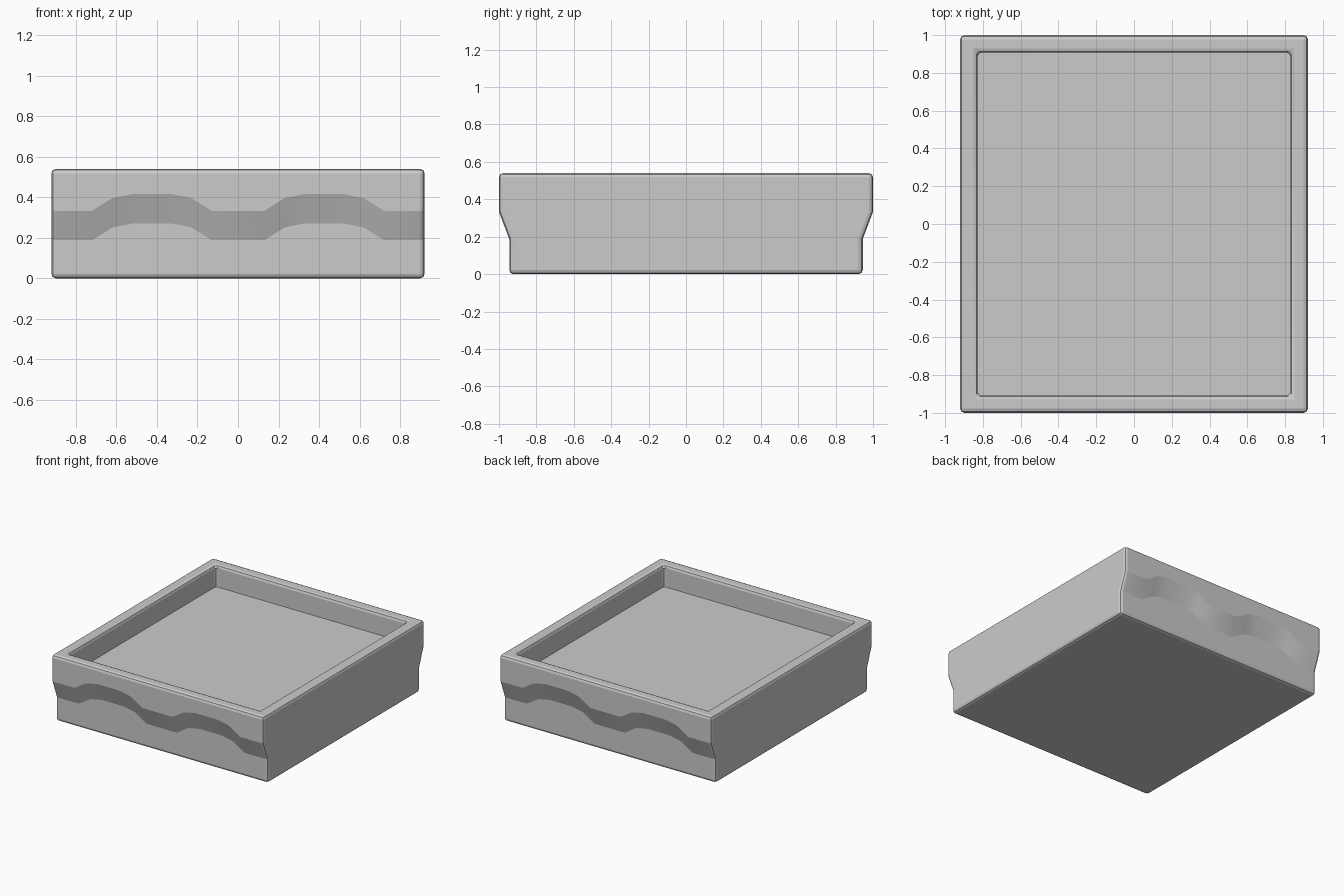
import bpy, bmesh, math
from mathutils import Vector

cube = bpy.data.objects.get("Cube")
if cube:
    bpy.data.objects.remove(cube, do_unlink=True)

HALF_X, HALF_Y, HEIGHT = 0.92, 1.0, 0.54
FOOT_Y, FLOOR_Z, RIM = 0.945, 0.37, 0.13
BAND = 0.145                      # height of the sloped wavy band

# One half of the wave: (x, rise of the band); mirrored to the other side
half_wave = [(0.13, 0), (0.23, 0.063), (0.33, 0.083), (0.52, 0.083),
             (0.62, 0.063), (0.72, 0), (HALF_X, 0)]
wave = [(-x, r) for x, r in reversed(half_wave)] + half_wave

mat = bpy.data.materials.new("plain grey")
mat.use_nodes = True
grey = (0.6, 0.6, 0.6, 1)
mat.diffuse_color = grey
mat.node_tree.nodes["Principled BSDF"].inputs["Base Color"].default_value = grey

# Tray body: a section swept across x, with a wavy step on front and back
bm = bmesh.new()
rings = []
for x, rise in wave:
    low = 0.188 + rise
    side = [(FOOT_Y, 0), (FOOT_Y, low), (HALF_Y, low + BAND), (HALF_Y, HEIGHT)]
    section = [(-y, z) for y, z in side] + side[::-1]
    rings.append([bm.verts.new((x, y, z)) for y, z in section])
for a, b in zip(rings, rings[1:]):
    for i in range(len(a)):
        j = (i + 1) % len(a)
        bm.faces.new((a[i], a[j], b[j], b[i]))
bm.faces.new(rings[0])
bm.faces.new(rings[-1])
bmesh.ops.recalc_face_normals(bm, faces=bm.faces[:])

# Merge coplanar faces so that each flat side is one face
bmesh.ops.dissolve_limit(bm, angle_limit=math.radians(1),
                         verts=bm.verts[:], edges=bm.edges[:])

# Recess inside the rim
top = max(bm.faces, key=lambda f: f.calc_center_median().z)
bmesh.ops.inset_individual(bm, faces=[top], thickness=RIM)
floor = bmesh.ops.extrude_discrete_faces(bm, faces=[top])["faces"][0]
bmesh.ops.translate(bm, verts=floor.verts[:], vec=Vector((0, 0, FLOOR_Z - HEIGHT)))
bm.normal_update()

# Round every hard edge except the one around the recess floor
hard = [e for e in bm.edges
        if e.calc_face_angle(0) > math.radians(45) and floor not in e.link_faces]
bmesh.ops.bevel(bm, geom=hard, offset=0.022, segments=2, profile=0.5,
                affect='EDGES', clamp_overlap=True)

mesh = bpy.data.meshes.new("tray_body")
bm.to_mesh(mesh)
bm.free()
mesh.materials.append(mat)
tray = bpy.data.objects.new("tray_body", mesh)
bpy.context.collection.objects.link(tray)

# Smooth the rounded edges, keep the wave outlines crisp
bpy.ops.object.select_all(action='DESELECT')
tray.select_set(True)
bpy.context.view_layer.objects.active = tray
bpy.ops.object.shade_smooth_by_angle(angle=math.radians(19))
